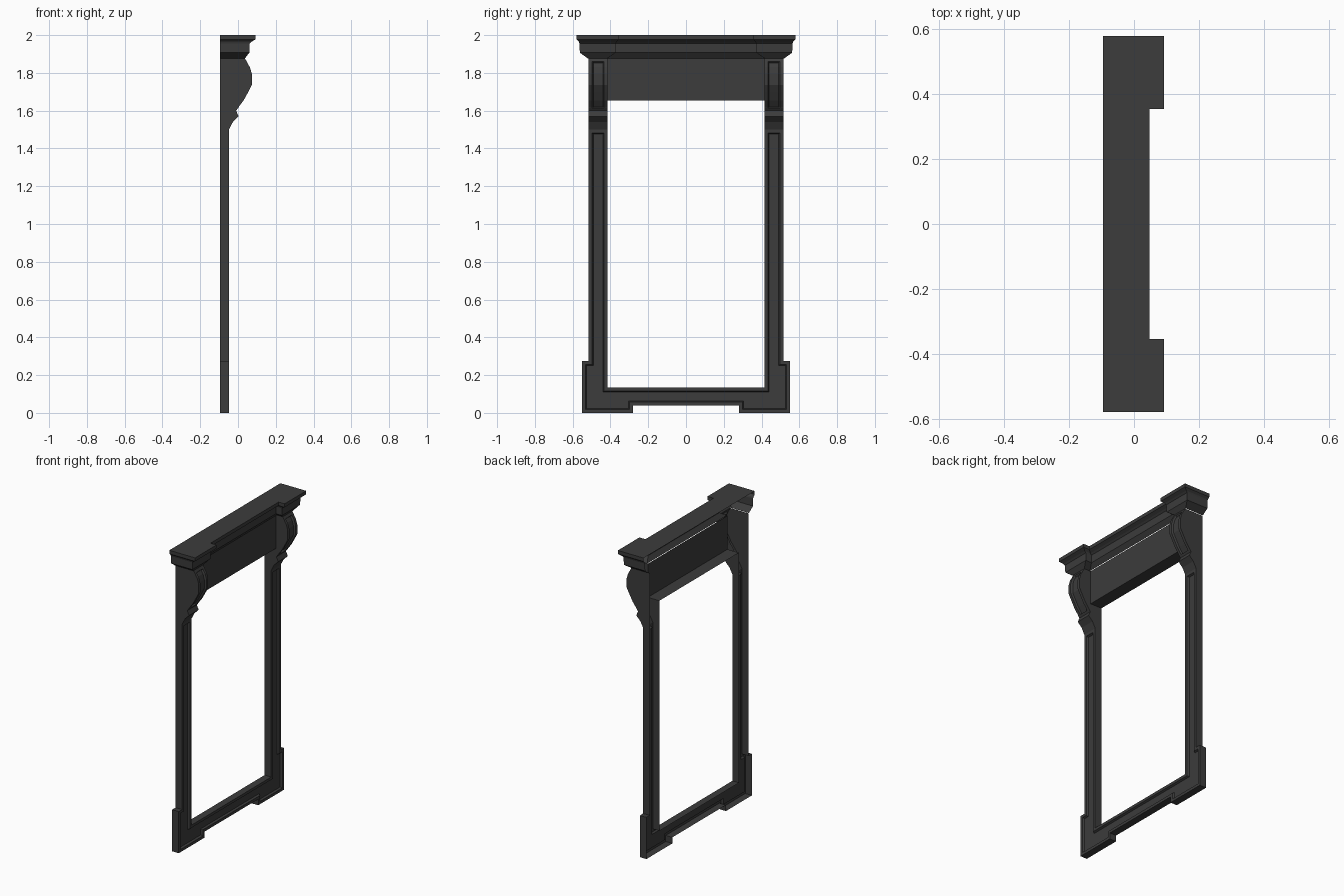
import bpy, bmesh

if "Cube" in bpy.data.objects:
    bpy.data.objects.remove(bpy.data.objects["Cube"])

BACK = -0.096      # open back plane
POST_X = -0.048    # front of posts
LINTEL_X = -0.012  # front of lintel
OUT, INN = 0.515, 0.415

mat = bpy.data.materials.new("dark_paint")
mat.diffuse_color = (0.045, 0.045, 0.045, 1)
mat.use_nodes = True
mat.node_tree.nodes["Principled BSDF"].inputs["Base Color"].default_value = mat.diffuse_color


def finish(bm, name):
    """Weld, point the normals outward (+x overall), make the object."""
    bmesh.ops.remove_doubles(bm, verts=bm.verts, dist=1e-5)
    bmesh.ops.recalc_face_normals(bm, faces=bm.faces)
    if sum(f.normal.x * f.calc_area() for f in bm.faces) < 0:
        bmesh.ops.reverse_faces(bm, faces=bm.faces)
    me = bpy.data.meshes.new(name)
    bm.to_mesh(me)
    bm.free()
    me.materials.append(mat)
    ob = bpy.data.objects.new(name, me)
    bpy.context.collection.objects.link(ob)
    return ob


def face(bm, pts):
    return bm.faces.new([bm.verts.new(p) for p in pts])


# U-shaped frame: posts, feet and sill with one continuous sunk panel
half = [(0.28, 0.04), (0.28, 0), (0.55, 0), (0.55, 0.275), (OUT, 0.275),
        (OUT, 1.5), (INN, 1.5), (INN, 0.135)]
outline = half + [(-y, z) for y, z in reversed(half)]
bm = bmesh.new()
f = face(bm, [(POST_X, y, z) for y, z in outline])
f.normal_update()
if f.normal.x < 0:
    f.normal_flip()
for thick, depth in ((0.018, 0), (0.006, -0.012)):
    bmesh.ops.inset_region(bm, faces=[f], thickness=thick, depth=depth,
                           use_even_offset=True, use_boundary=True)
rim = [e for e in bm.edges if e.is_boundary
       and not all(v.co.z > 1.49 for v in e.verts)]
ext = bmesh.ops.extrude_edge_only(bm, edges=rim)
for v in ext["geom"]:
    if isinstance(v, bmesh.types.BMVert):
        v.co.x = BACK
finish(bm, "post_and_sill_frame")

# Scrolled corbels: rows are (x, z, sunk), columns are (y, sunk)
rows = [(POST_X, 1.5, 0), (-0.027, 1.54, 0), (0.003, 1.57, 0), (-0.01, 1.6, 0),
        (0.0, 1.613, 0), (0.004, 1.62, 1), (0.03, 1.655, 1), (0.052, 1.695, 1),
        (0.073, 1.735, 1), (0.073, 1.795, 1), (0.063, 1.83, 1),
        (0.050, 1.852, 1), (0.046, 1.86, 0), (0.037, 1.877, 0)]
cols = [(OUT, 0), (0.497, 0), (0.491, 1), (0.439, 1), (0.433, 0), (INN, 0)]
for side, label in ((1, "right"), (-1, "left")):
    bm = bmesh.new()

    def pt(r, c):
        return (r[0] - 0.012 * r[2] * c[1], side * c[0], r[1])

    for r0, r1 in zip(rows, rows[1:]):
        for c0, c1 in zip(cols, cols[1:]):
            face(bm, [pt(r0, c0), pt(r0, c1), pt(r1, c1), pt(r1, c0)])
        # outer and inner cheeks
        for y in (OUT, INN):
            b = LINTEL_X if y == INN and r0[1] > 1.65 else BACK
            face(bm, [(r0[0], side * y, r0[1]), (r1[0], side * y, r1[1]),
                      (b, side * y, r1[1]), (b, side * y, r0[1])])
    finish(bm, "corbel_" + label)

# Lintel board: front and underside
bm = bmesh.new()
sec = [(BACK, 1.655), (LINTEL_X, 1.655), (LINTEL_X, 1.877)]
for (xa, za), (xb, zb) in zip(sec, sec[1:]):
    face(bm, [(xa, -INN, za), (xa, INN, za), (xb, INN, zb), (xb, -INN, zb)])
finish(bm, "lintel_board")

# Cornice: plan outline with forward end blocks, lofted through (z, dx, dy)
bm = bmesh.new()
rings = []
for z, dx, dy in ((2.0, 0, 0), (1.977, 0, 0), (1.965, 0.02, 0.013),
                  (1.956, 0.03, 0.016), (1.907, 0.032, 0.018),
                  (1.877, 0.055, 0.06)):
    Y, yi, xf, xc = 0.58 - dy, 0.355 + dy, 0.092 - dx, 0.048 - dx
    plan = [(BACK, Y), (xf, Y), (xf, yi), (xc, yi)]
    plan += [(x, -y) for x, y in reversed(plan)]
    rings.append([bm.verts.new((x, y, z)) for x, y in plan])
bm.faces.new(rings[0])
for a, b in zip(rings, rings[1:]):
    for i in range(len(a) - 1):
        bm.faces.new((a[i], a[i + 1], b[i + 1], b[i]))
finish(bm, "cornice")
